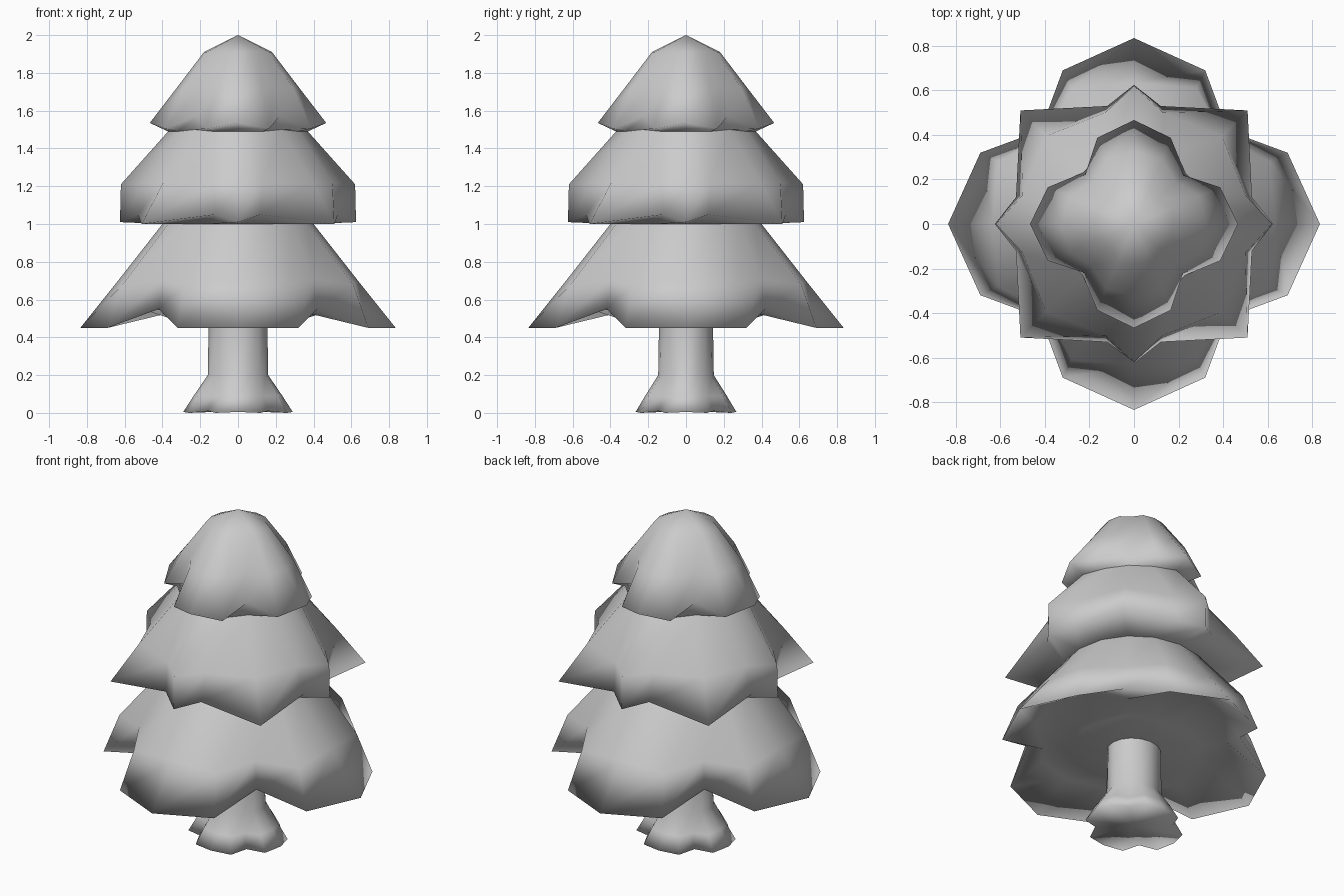
import bpy, bmesh, math

if "Cube" in bpy.data.objects:
    bpy.data.objects.remove(bpy.data.objects["Cube"])


def ring(bm, tip, side, notch, sy=1.0):
    """16-point ring with fourfold symmetry.
    tip = (radius, z) on the axes, side = (along, across, z), notch = (d, z) on the diagonals."""
    t, tz = tip
    a, b, sz = side
    d, nz = notch
    quarter = [(t, 0, tz), (a, b, sz), (d, d, nz), (b, a, sz)]
    verts = []
    for k in range(4):
        c, s = round(math.cos(k * math.pi / 2)), round(math.sin(k * math.pi / 2))
        # the last point of each quarter already belongs to the next lobe
        verts += [bm.verts.new((c * x - s * y, (s * x + c * y) * sy, z)) for x, y, z in quarter]
    return verts


def circle(r, z):
    """Ring settings for a plain round section."""
    return (r, z), (r * 0.92, r * 0.38, z), (r * 0.707, z)


def loft(name, rings, start=None, end=None, sy=1.0):
    """Skin the rings in order; start and end are heights of optional closing points."""
    bm = bmesh.new()
    loops = [ring(bm, *r, sy=sy) for r in rings]
    for lo, hi in zip(loops, loops[1:]):
        for i in range(16):
            j = (i + 1) % 16
            bm.faces.new((lo[i], lo[j], hi[j], hi[i])).smooth = True
    for z, loop in ((start, loops[0]), (end, loops[-1])):
        if z is not None:
            p = bm.verts.new((0, 0, z))
            for i in range(16):
                bm.faces.new((loop[i], loop[(i + 1) % 16], p)).smooth = True
    bmesh.ops.recalc_face_normals(bm, faces=bm.faces)
    # the widest upward-facing skin decides which way is out
    bm.normal_update()
    if sum(f.normal.dot(f.calc_center_median() * f.calc_area()) for f in bm.faces
           if f.normal.z * f.normal.z < 0.8) < 0:
        bmesh.ops.reverse_faces(bm, faces=bm.faces)
    mesh = bpy.data.meshes.new(name)
    bm.to_mesh(mesh)
    bm.free()
    obj = bpy.data.objects.new(name, mesh)
    bpy.context.collection.objects.link(obj)
    return obj


# Rings where neighbouring tiers meet
WAIST_LOW = ((0.40, 1.0), (0.37, 0.16, 1.0), (0.285, 1.0))
WAIST_HIGH = ((0.37, 1.49), (0.32, 0.13, 1.49), (0.23, 1.50))

# Trunk with four flared roots
loft("trunk", [
    ((0.29, 0.005), (0.26, 0.12, 0.0), (0.16, 0.01)),
    ((0.235, 0.09), (0.215, 0.095, 0.09), (0.13, 0.09)),
    circle(0.16, 0.2),
    circle(0.155, 0.49),
], start=0.01, sy=0.92)

# Lower branches: lobes on the axes, notches on the diagonals, hollow lobes underneath
loft("lower_branches", [
    circle(0.14, 0.49),
    ((0.36, 0.50), (0.33, 0.14, 0.50), (0.27, 0.51)),
    ((0.60, 0.58), (0.52, 0.23, 0.57), (0.36, 0.53)),
    ((0.835, 0.45), (0.69, 0.32, 0.45), (0.42, 0.55)),
    ((0.635, 0.70), (0.61, 0.28, 0.68), (0.395, 0.71)),
    WAIST_LOW,
])

# Middle branches: long diagonal points with short points on the axes
loft("middle_branches", [
    WAIST_LOW,
    ((0.625, 1.01), (0.53, 0.12, 1.05), (0.51, 1.0)),
    ((0.62, 1.21), (0.50, 0.13, 1.22), (0.395, 1.22)),
    WAIST_HIGH,
])

# Upper branches and the rounded crown
loft("upper_branches", [
    WAIST_HIGH,
    ((0.467, 1.535), (0.387, 0.165, 1.505), (0.22, 1.57)),
    ((0.325, 1.72), (0.29, 0.125, 1.72), (0.19, 1.73)),
    ((0.18, 1.91), (0.165, 0.07, 1.91), (0.11, 1.91)),
], end=2.0)
